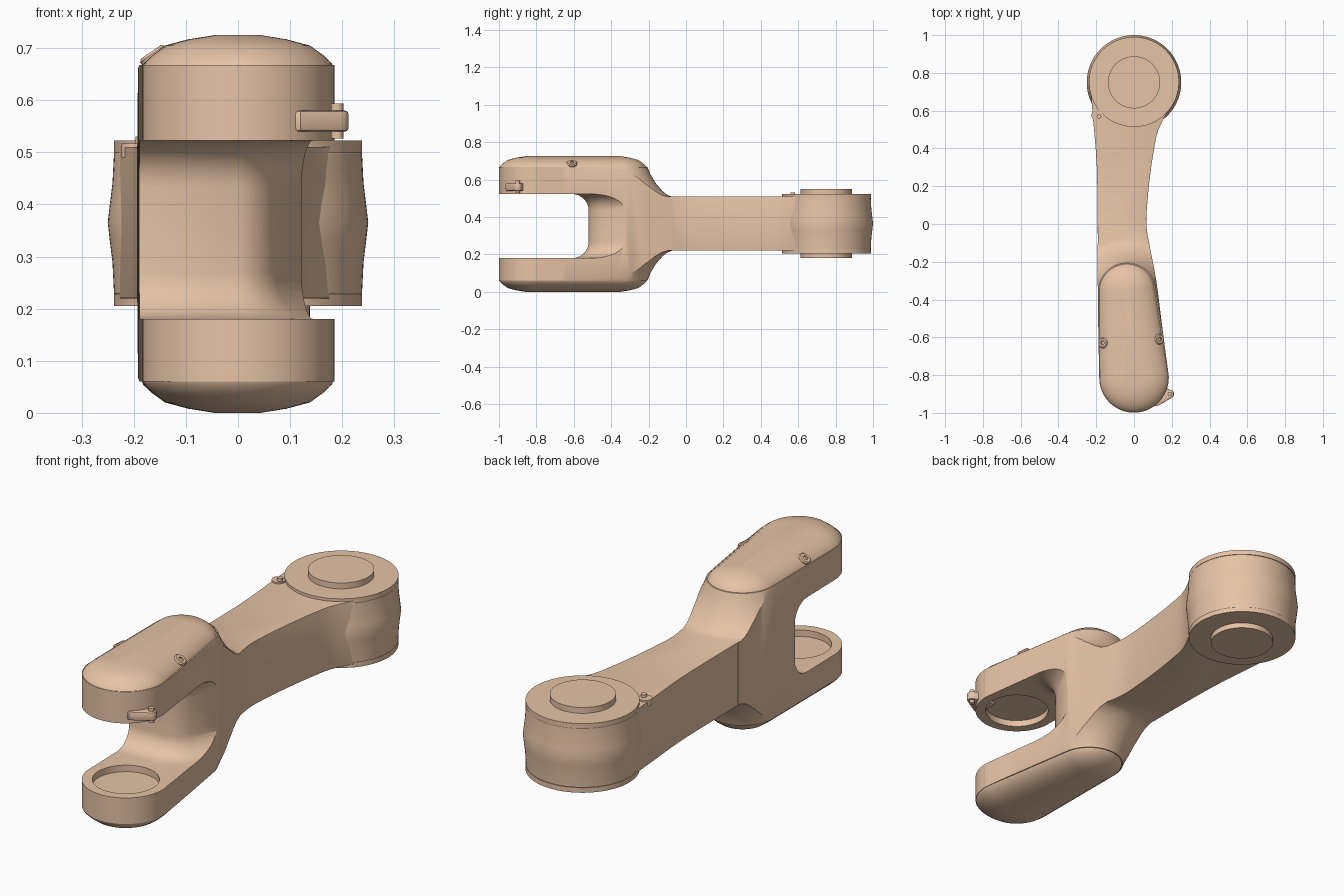
import bpy, bmesh, math
from mathutils import Vector

if "Cube" in bpy.data.objects:
    bpy.data.objects.remove(bpy.data.objects["Cube"])

tan = bpy.data.materials.new("tan_paint")
tan.diffuse_color = (0.80, 0.55, 0.38, 1)
tan.use_nodes = True
tan.node_tree.nodes["Principled BSDF"].inputs["Base Color"].default_value = tan.diffuse_color


def arc(cx, cy, r, a0, a1, n):
    return [(cx + r * math.cos(math.radians(a0 + (a1 - a0) * i / n)),
             cy + r * math.sin(math.radians(a0 + (a1 - a0) * i / n))) for i in range(n + 1)]


def circle(cx, cy, r, n=64):
    return arc(cx, cy, r, 0, 360, n)[:-1]


def smooth_loop(pts, sub=3):
    # closed Catmull-Rom curve through the points
    out, n = [], len(pts)
    for i in range(n):
        p0, p1, p2, p3 = (Vector(pts[(i + k) % n]) for k in (-1, 0, 1, 2))
        for s in range(sub):
            t = s / sub
            out.append(tuple(0.5 * (2 * p1 + (p2 - p0) * t + (2 * p0 - 5 * p1 + 4 * p2 - p3) * t * t
                                    + (3 * p1 - p0 - 3 * p2 + p3) * t ** 3)))
    return out


def loft(name, rings):
    # rings: list of (outline, z), all outlines counter-clockwise with equal counts
    bm = bmesh.new()
    loops = [[bm.verts.new((x, y, z)) for x, y in pts] for pts, z in rings]
    n = len(loops[0])
    for a, b in zip(loops, loops[1:]):
        for i in range(n):
            bm.faces.new((a[i], a[(i + 1) % n], b[(i + 1) % n], b[i]))
    bm.faces.new(loops[0][::-1])
    bm.faces.new(loops[-1])
    bmesh.ops.recalc_face_normals(bm, faces=bm.faces)
    me = bpy.data.meshes.new(name)
    bm.to_mesh(me)
    bm.free()
    ob = bpy.data.objects.new(name, me)
    bpy.context.collection.objects.link(ob)
    me.materials.append(tan)
    return ob


def activate(ob):
    bpy.ops.object.select_all(action='DESELECT')
    ob.select_set(True)
    bpy.context.view_layer.objects.active = ob


def bevel(ob, width, seg=3, angle=60):
    m = ob.modifiers.new("bevel", 'BEVEL')
    m.width, m.segments, m.limit_method = width, seg, 'ANGLE'
    m.angle_limit = math.radians(angle)
    activate(ob)
    bpy.ops.object.modifier_apply(modifier=m.name)


def boolean(ob, other, op):
    m = ob.modifiers.new("bool", 'BOOLEAN')
    m.object, m.operation, m.solver = other, op, 'EXACT'
    activate(ob)
    bpy.ops.object.modifier_apply(modifier=m.name)
    bpy.data.objects.remove(other)


def prong_outline(grow):
    # tapered rounded slot: hull of a front circle and a smaller back circle
    return (arc(-0.0375, -0.3575, 0.1475 + grow, 8, 180, 28)
            + arc(0, -0.815, 0.183 + grow, 180, 368, 28))


# plan outline of the whole link
plan = smooth_loop(
    arc(0, 0.75, 0.235, -40, 190, 23)
    + [(-0.218, 0.55), (-0.2, 0.33), (-0.195, 0.1), (-0.193, -0.2), (-0.19, -0.5)]
    + arc(0, -0.815, 0.184, 180, 368, 19)
    + [(0.15, -0.55), (0.118, -0.3), (0.08, -0.1), (0.066, 0), (0.07, 0.1),
       (0.085, 0.25), (0.107, 0.4), (0.13, 0.5)])

# fork block, flaring down to the arm, clipped to the plan
flare = [(0.06, 0.004), (0.10, 0.02), (0.15, 0.05), (0.19, 0.085), (0.21, 0.11), (0.225, 0.15)]
flare += [(0.728 - z, g) for z, g in reversed(flare)]
body = loft("link_body", [(prong_outline(g), z) for z, g in flare])
boolean(body, loft("plan_clip", [(plan, -0.2), (plan, 1)]), 'INTERSECT')

# arm bar
slim = [(x * 0.99, y * 0.995) for x, y in plan]
bar = loft("arm_bar", [(slim, 0.22), (slim, 0.51)])
bevel(bar, 0.008)
boolean(body, bar, 'UNION')

# fork opening with rounded throat, relieved on the right
throat = [(-0.6, -1.6), (0.8, -1.6), (0.8, 0.1), (0.28, 0.06), (0.07, -0.45),
          (0.045, -0.495), (0.0, -0.52), (-0.6, -0.52)]
gap = loft("fork_gap", [(throat, 0.18), (throat, 0.523)])
bevel(gap, 0.09, 8)
boolean(body, gap, 'DIFFERENCE')

# bearing sockets in both prongs
sock = circle(0, -0.815, 0.14)
boolean(body, loft("socket_cut", [(sock, 0.15), (sock, 0.553)]), 'DIFFERENCE')

# crowned covers on top and bottom of the fork
crown = [(0.062, 0), (0.054, -0.003), (0.038, -0.02), (0.02, -0.045), (0.008, -0.09), (0, -0.14)]
loft("fork_cover_bottom", [(prong_outline(g), z) for z, g in reversed(crown)])
loft("fork_cover_top", [(prong_outline(g), 0.725 - z) for z, g in crown])

# hub barrel with slight waist bulge
barrel = [(0.222, 0.232), (0.23, 0.238), (0.29, 0.241), (0.33, 0.246), (0.365, 0.25),
          (0.40, 0.246), (0.44, 0.241), (0.498, 0.238), (0.506, 0.232)]
loft("hub_barrel", [(circle(0, 0.75, r, 96), z) for z, r in barrel])

# hub flanges and bearing bosses
for side, z0, z1, b0, b1 in (("top", 0.5, 0.523, 0.52, 0.55), ("bottom", 0.205, 0.228, 0.18, 0.21)):
    c, d = circle(0, 0.752, 0.238, 96), circle(0, 0.75, 0.138)
    loft("hub_flange_" + side, [(c, z0), (c, z1)])
    loft("hub_boss_" + side, [(d, b0), (d, b1)])

# pointer tab and pin on the upper prong
tab = (arc(0.19, -0.9, 0.022, -70, 70, 8) + [(0.15, -0.86), (0.09, -0.86), (0.09, -0.955), (0.12, -0.965), (0.15, -0.95)])
bevel(loft("pointer_tab", [(tab, 0.54), (tab, 0.58)]), 0.006, 2, 50)
pin = circle(0.19, -0.9, 0.012, 24)
loft("pointer_pin", [(pin, 0.527), (pin, 0.594)])

# index lug and pin beside the hub
lug = circle(-0.195, 0.575, 0.03, 24)
loft("hub_lug", [(lug, 0.49), (lug, 0.517)])
pin = circle(-0.185, 0.57, 0.012, 24)
loft("hub_pin", [(pin, 0.5), (pin, 0.53)])

# tilted cover screws
for side, x, y, tilt in (("left", -0.16, -0.63, -0.6), ("right", 0.13, -0.61, 0.6)):
    rings = [(0.028, -0.015), (0.028, 0.008), (0.023, 0.013), (0.011, 0.013), (0.011, 0.004)]
    s = loft("cover_screw_" + side, [(circle(0, 0, r, 24), z) for r, z in rings])
    s.location, s.rotation_euler = (x, y, 0.682), (0, tilt, 0)

for ob in list(bpy.context.collection.objects):
    activate(ob)
    bpy.ops.object.shade_smooth_by_angle(angle=math.radians(32))
